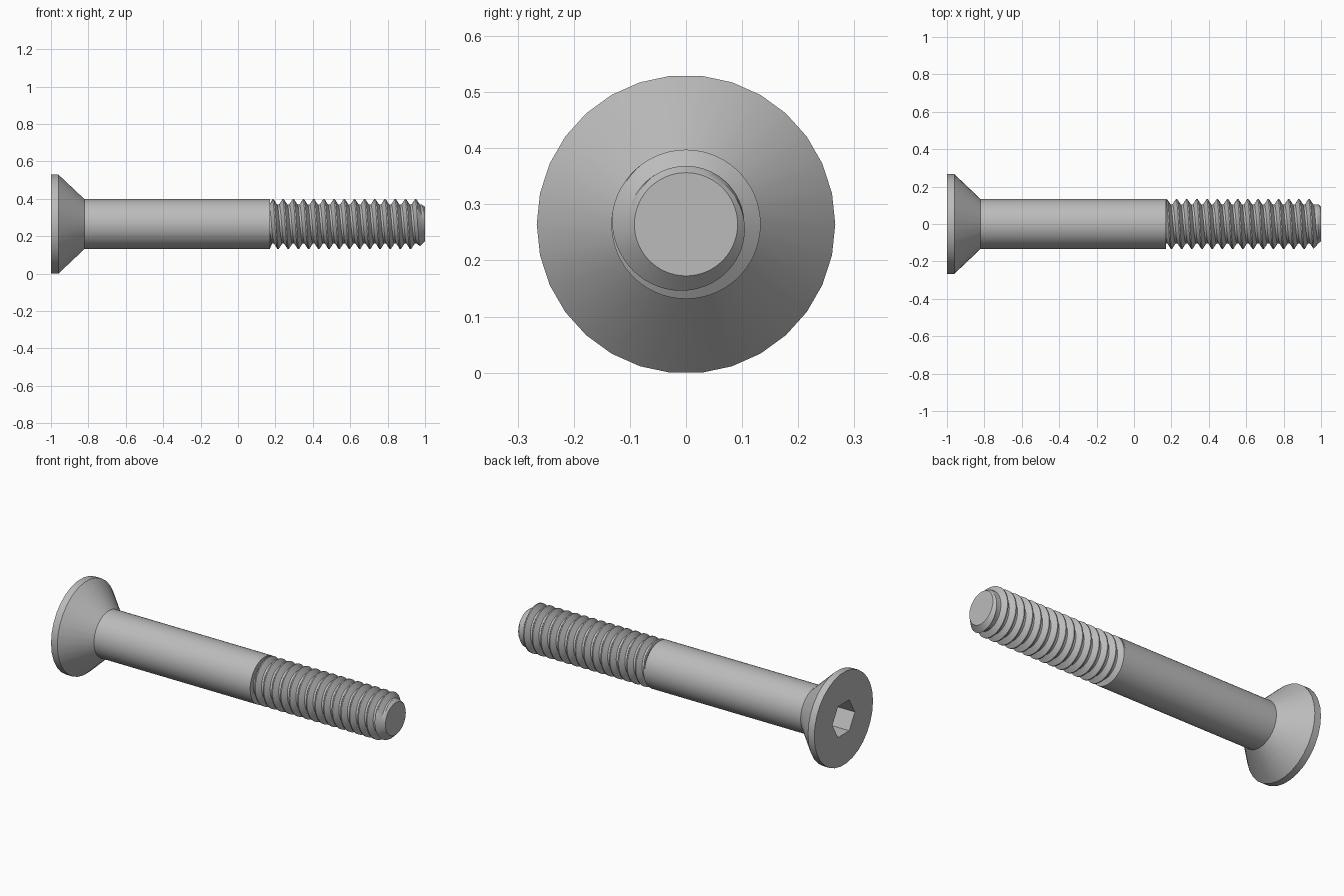
import bpy, bmesh
from math import cos, sin, tau, radians, floor

cube = bpy.data.objects.get("Cube")
if cube:
    bpy.data.objects.remove(cube, do_unlink=True)

AXIS_Z = 0.2645
HEAD_R, SHANK_R, ROOT_R, TIP_R = 0.266, 0.133, 0.104, 0.092
THREAD_START, TIP_X = 0.17, 1.0

steel = bpy.data.materials.new("plain steel grey")
steel.use_nodes = True
GREY = (0.5, 0.5, 0.5, 1)
steel.diffuse_color = GREY
steel.node_tree.nodes["Principled BSDF"].inputs["Base Color"].default_value = GREY


def point(x, r, angle):
    return (x, r * cos(angle), AXIS_Z + r * sin(angle))


def ring(bm, x, r, n):
    return [bm.verts.new(point(x, r, tau * i / n)) for i in range(n)]


def bridge(bm, a, b):
    n = len(a)
    for i in range(n):
        j = (i + 1) % n
        bm.faces.new((a[i], a[j], b[j], b[i]))


def finish(bm, name, sharp=30):
    mesh = bpy.data.meshes.new(name)
    bm.to_mesh(mesh)
    bm.free()
    mesh.materials.append(steel)
    mesh.shade_smooth()
    mesh.set_sharp_from_angle(angle=radians(sharp))
    obj = bpy.data.objects.new(name, mesh)
    bpy.context.collection.objects.link(obj)


def lathe(bm, profile, n, start_cap=True):
    rings = [ring(bm, x, r, n) for x, r in profile]
    for a, b in zip(rings, rings[1:]):
        bridge(bm, a, b)
    bm.faces.new(rings[-1])
    if start_cap:
        bm.faces.new(rings[0][::-1])
    return rings[0]


# Countersunk head with a hexagonal socket
bm = bmesh.new()
rim = lathe(bm, [(-1, HEAD_R), (-0.96, HEAD_R), (-0.82, SHANK_R)], 30, False)
mouth = ring(bm, -1, 0.102, 6)
floor_ring = ring(bm, -0.88, 0.102, 6)
for k in range(6):
    arc = [rim[(5 * k + s) % 30] for s in range(6)]
    bm.faces.new(arc[::-1] + [mouth[k], mouth[(k + 1) % 6]])
bridge(bm, mouth, floor_ring)
bm.faces.new(floor_ring)
bmesh.ops.recalc_face_normals(bm, faces=bm.faces)
finish(bm, "countersunk_head")

# Plain shank
bm = bmesh.new()
lathe(bm, [(-0.83, SHANK_R), (THREAD_START, SHANK_R)], 60)
finish(bm, "shank")

# Solid core that closes the tip
bm = bmesh.new()
lathe(bm, [(0.1, TIP_R), (TIP_X, TIP_R)], 60)
finish(bm, "thread_core")

# Right-handed thread: crest and root edges swept along a helix,
# clamped at the shank and trimmed by the tip chamfer
PITCH, STEPS = 0.0545, 60
PROFILE = [(0, SHANK_R), (0.12, SHANK_R), (0.46, ROOT_R), (0.66, ROOT_R), (1, SHANK_R)]
bm = bmesh.new()
turns = floor((TIP_X - THREAD_START) / PITCH) + 4
rows = []
for i in range(turns * STEPS + 1):
    row = []
    for offset, r in PROFILE:
        x = THREAD_START + PITCH * (i / STEPS - 2 + offset)
        x = min(max(x, THREAD_START), TIP_X)
        r = min(r, TIP_R + TIP_X - x)
        row.append(bm.verts.new(point(x, r, tau * i / STEPS)))
    rows.append(row)
for a, b in zip(rows, rows[1:]):
    for k in range(len(PROFILE) - 1):
        bm.faces.new((a[k], b[k], b[k + 1], a[k + 1]))
bmesh.ops.remove_doubles(bm, verts=bm.verts, dist=0.00002)
bmesh.ops.dissolve_degenerate(bm, edges=bm.edges, dist=0.00002)
finish(bm, "screw_thread", 25)
